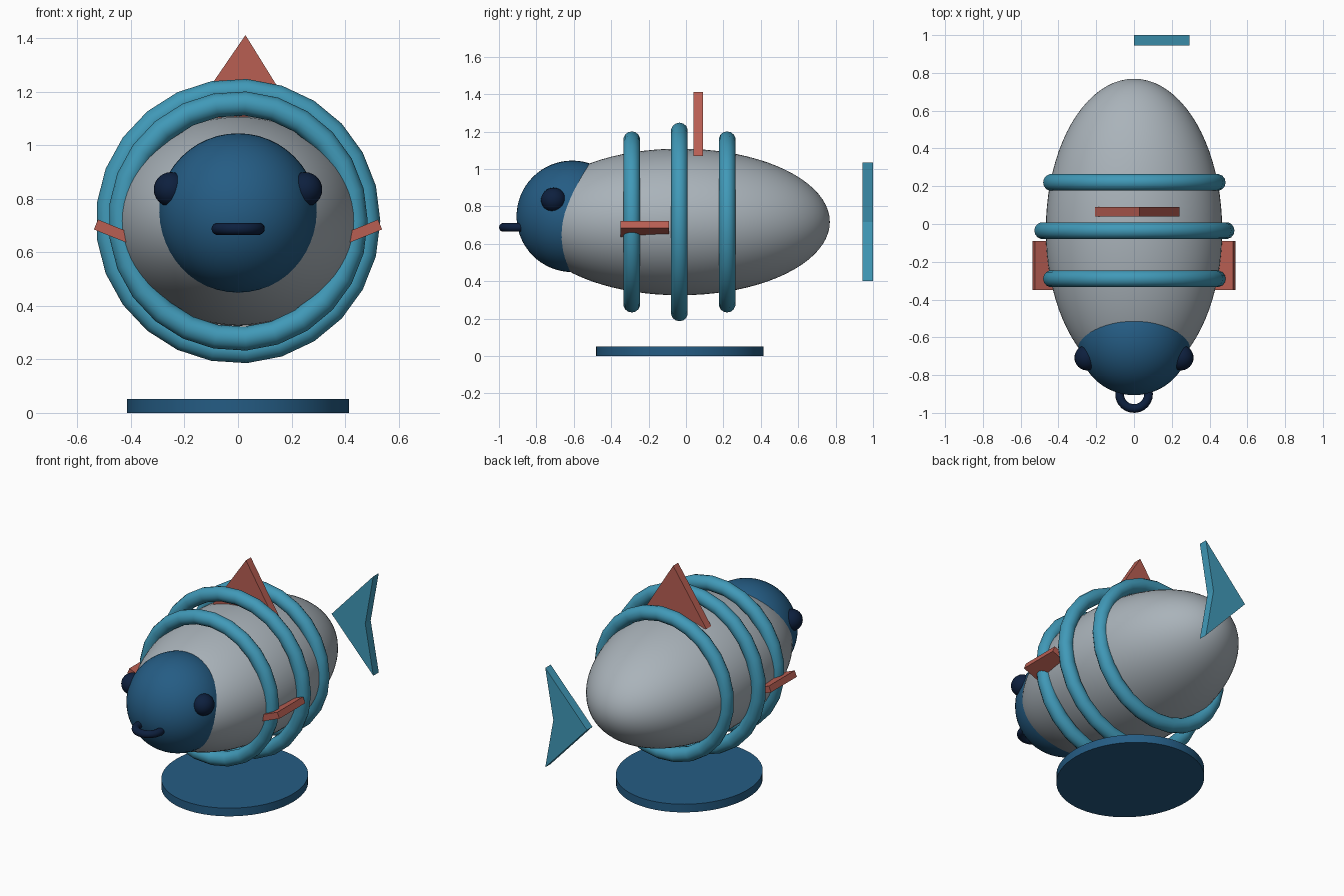
import bpy, bmesh, math
from mathutils import Matrix, Vector

if "Cube" in bpy.data.objects:
    bpy.data.objects.remove(bpy.data.objects["Cube"])


def material(name, rgb):
    m = bpy.data.materials.new(name)
    m.diffuse_color = (*rgb, 1)
    m.use_nodes = True
    m.node_tree.nodes["Principled BSDF"].inputs["Base Color"].default_value = m.diffuse_color
    return m


SILVER = material("silver grey", (0.40, 0.45, 0.49))
TEAL = material("teal", (0.052, 0.32, 0.48))
BLUE = material("deep blue", (0.018, 0.107, 0.23))
CORAL = material("coral", (0.48, 0.113, 0.086))
NAVY = material("dark navy", (0.004, 0.014, 0.048))


def finish(obj, name, mat, smooth=True):
    obj.name = name
    obj.data.materials.append(mat)
    bpy.ops.object.select_all(action='DESELECT')
    obj.select_set(True)
    bpy.context.view_layer.objects.active = obj
    bpy.ops.object.transform_apply(location=False, rotation=True, scale=True)
    if smooth:
        bpy.ops.object.shade_smooth_by_angle(angle=math.radians(50))
    return obj


def ellipsoid(name, loc, radii, mat, segs=48, rings=32):
    bpy.ops.mesh.primitive_uv_sphere_add(segments=segs, ring_count=rings, radius=1,
                                         location=loc, rotation=(math.pi / 2, 0, 0))
    obj = bpy.context.object
    # poles lie along y, so local y is height and local z is length
    obj.scale = (radii[0], radii[2], radii[1])
    return finish(obj, name, mat)


def ring(name, loc, major, minor, mat, tilt):
    bpy.ops.mesh.primitive_torus_add(major_segments=25, minor_segments=14, major_radius=major,
                                     minor_radius=minor, location=loc, rotation=(tilt, 0, 0))
    return finish(bpy.context.object, name, mat)


def plate(name, outline, y0, y1, mat):
    """Extrude an x-z outline from y0 to y1."""
    bm = bmesh.new()
    face = bm.faces.new([bm.verts.new((x, y0, z)) for x, z in outline])
    out = bmesh.ops.extrude_face_region(bm, geom=[face])
    verts = [v for v in out["geom"] if isinstance(v, bmesh.types.BMVert)]
    bmesh.ops.translate(bm, verts=verts, vec=(0, y1 - y0, 0))
    bmesh.ops.recalc_face_normals(bm, faces=bm.faces)
    mesh = bpy.data.meshes.new(name)
    bm.to_mesh(mesh)
    bm.free()
    obj = bpy.data.objects.new(name, mesh)
    bpy.context.collection.objects.link(obj)
    return finish(obj, name, mat, smooth=False)


MID_Y, MID_Z = -0.033, 0.717

# Body and head
ellipsoid("body", (0, MID_Y, MID_Z), (0.467, 0.802, 0.392), SILVER, 64, 40)
ellipsoid("head", (0, -0.608, 0.747), (0.298, 0.298, 0.298), BLUE)

# Hoops around the body
for name, y, major in (("front_hoop", -0.29, 0.44), ("middle_hoop", -0.035, 0.487),
                       ("rear_hoop", 0.22, 0.44)):
    ring(name, (0, y, MID_Z), major, 0.045, TEAL, math.pi / 2)

# Mouth: a ring half sunk into the head
ring("mouth", (0, -0.9, 0.688), 0.077, 0.023, NAVY, 0)

# Eyes and side fins, one per side
for side, s in (("left", -1), ("right", 1)):
    ellipsoid(side + "_eye", (s * 0.25, -0.708, 0.835), (0.065, 0.067, 0.065), NAVY, 24, 16)
    along = Vector((math.cos(math.radians(22)), math.sin(math.radians(22))))
    across = Vector((-along.y, along.x)) * 0.02
    tip = Vector((0.531, 0.704))
    root = tip - along * 0.2
    outline = [(s * p.x, p.y) for p in (root - across, tip - across, tip + across, root + across)]
    plate(side + "_fin", outline, -0.35, -0.09, CORAL)

# Back fin
plate("back_fin", [(-0.207, 1.07), (0.24, 1.07), (0.028, 1.412)], 0.04, 0.09, CORAL)

# Tail: chevron plate behind the body
plate("tail", [(0, MID_Z), (0.295, 0.4), (0.238, MID_Z), (0.295, 1.035)], 0.945, 1.0, TEAL)

# Oval base
bpy.ops.mesh.primitive_cylinder_add(vertices=64, radius=1, depth=1, location=(0, MID_Y, 0.026))
base = bpy.context.object
base.scale = (0.414, 0.448, 0.052)
finish(base, "base", BLUE)
